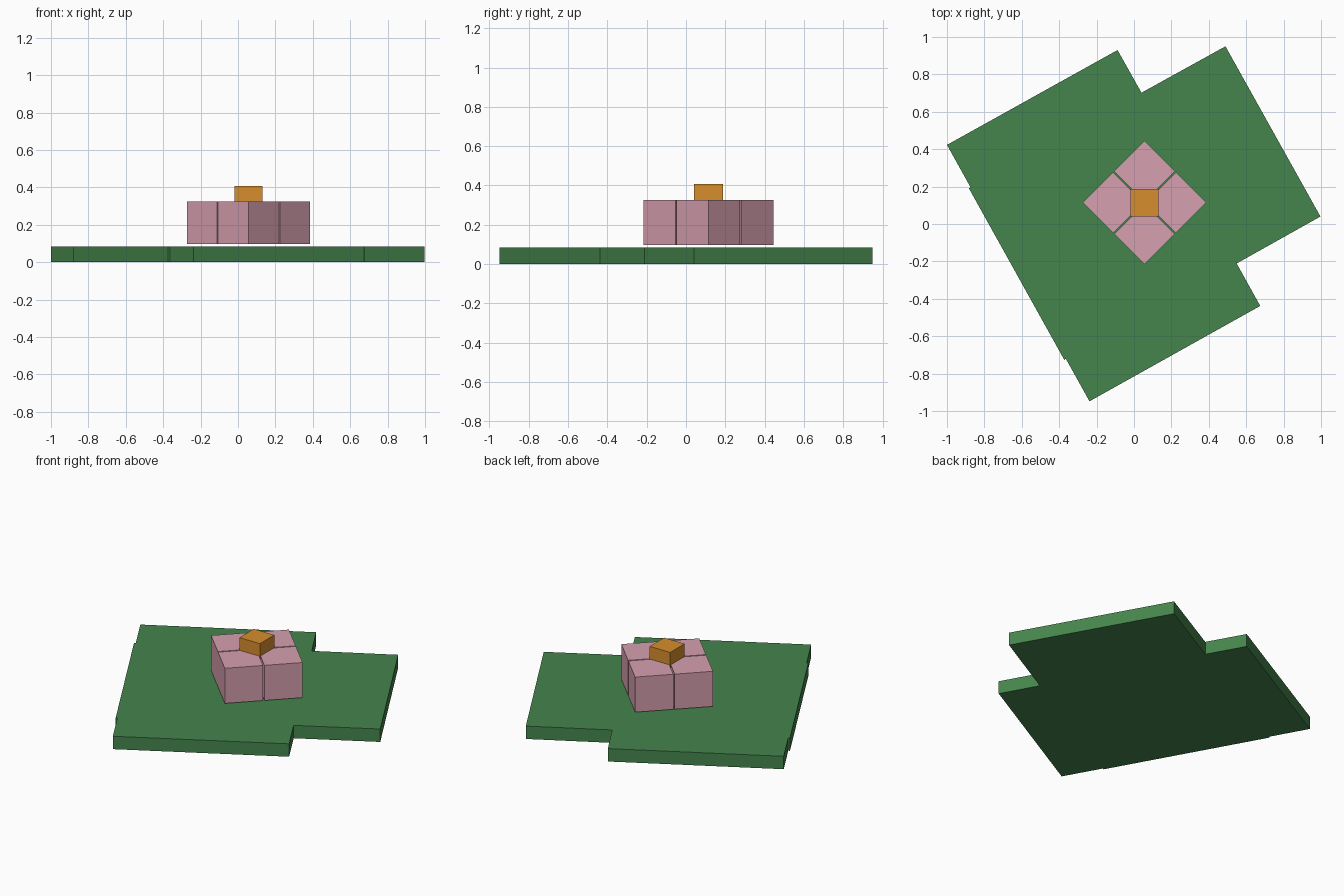
import bpy, bmesh
from math import pi, cos, sin
from mathutils import Matrix

default = bpy.data.objects.get("Cube")
if default:
    bpy.data.objects.remove(default, do_unlink=True)


def material(name, rgb):
    mat = bpy.data.materials.new(name)
    mat.use_nodes = True
    color = (*rgb, 1)
    mat.diffuse_color = color
    mat.node_tree.nodes["Principled BSDF"].inputs["Base Color"].default_value = color
    return mat


def add_object(name, bm, mat):
    bmesh.ops.recalc_face_normals(bm, faces=bm.faces)
    mesh = bpy.data.meshes.new(name)
    bm.to_mesh(mesh)
    bm.free()
    mesh.materials.append(mat)
    obj = bpy.data.objects.new(name, mesh)
    bpy.context.collection.objects.link(obj)
    return obj


def block(name, size, center, angle, mat):
    bm = bmesh.new()
    bmesh.ops.create_cube(bm, size=size)
    bmesh.ops.rotate(bm, verts=bm.verts, matrix=Matrix.Rotation(angle, 3, "Z"))
    bmesh.ops.translate(bm, verts=bm.verts, vec=center)
    return add_object(name, bm, mat)


green = material("leaf green", (0.06, 0.235, 0.073))
pink = material("petal pink", (0.67, 0.35, 0.43))
orange = material("center orange", (0.67, 0.27, 0.026))

# Flat leaf base: stepped outline extruded upward
outline = [(-1, 0.423), (-0.874, 0.196), (-0.883, 0.191), (-0.373, -0.726),
           (-0.364, -0.721), (-0.238, -0.948), (0.675, -0.438), (0.549, -0.211),
           (0.997, 0.04), (0.489, 0.95), (0.04, 0.702), (-0.088, 0.93)]
bm = bmesh.new()
bottom = bm.faces.new([bm.verts.new((x, y, 0)) for x, y in outline])
top = bmesh.ops.extrude_face_region(bm, geom=[bottom], use_keep_orig=True)["geom"]
bmesh.ops.translate(bm, vec=(0, 0, 0.084),
                    verts=[v for v in top if isinstance(v, bmesh.types.BMVert)])
add_object("leaf_base", bm, green)

# Four cube petals, turned as diamonds around the flower's axis
cx, cy = 0.056, 0.114
offset = 0.168
for i, side in enumerate(("left", "back", "right", "front")):
    a = i * pi / 2
    block("petal_" + side, 0.229,
          (cx + offset * cos(a), cy + offset * sin(a), 0.211), pi / 4, pink)

# Cube heart of the flower, half sunk between the petals
block("flower_center", 0.148, (cx, cy, 0.334), 0, orange)
